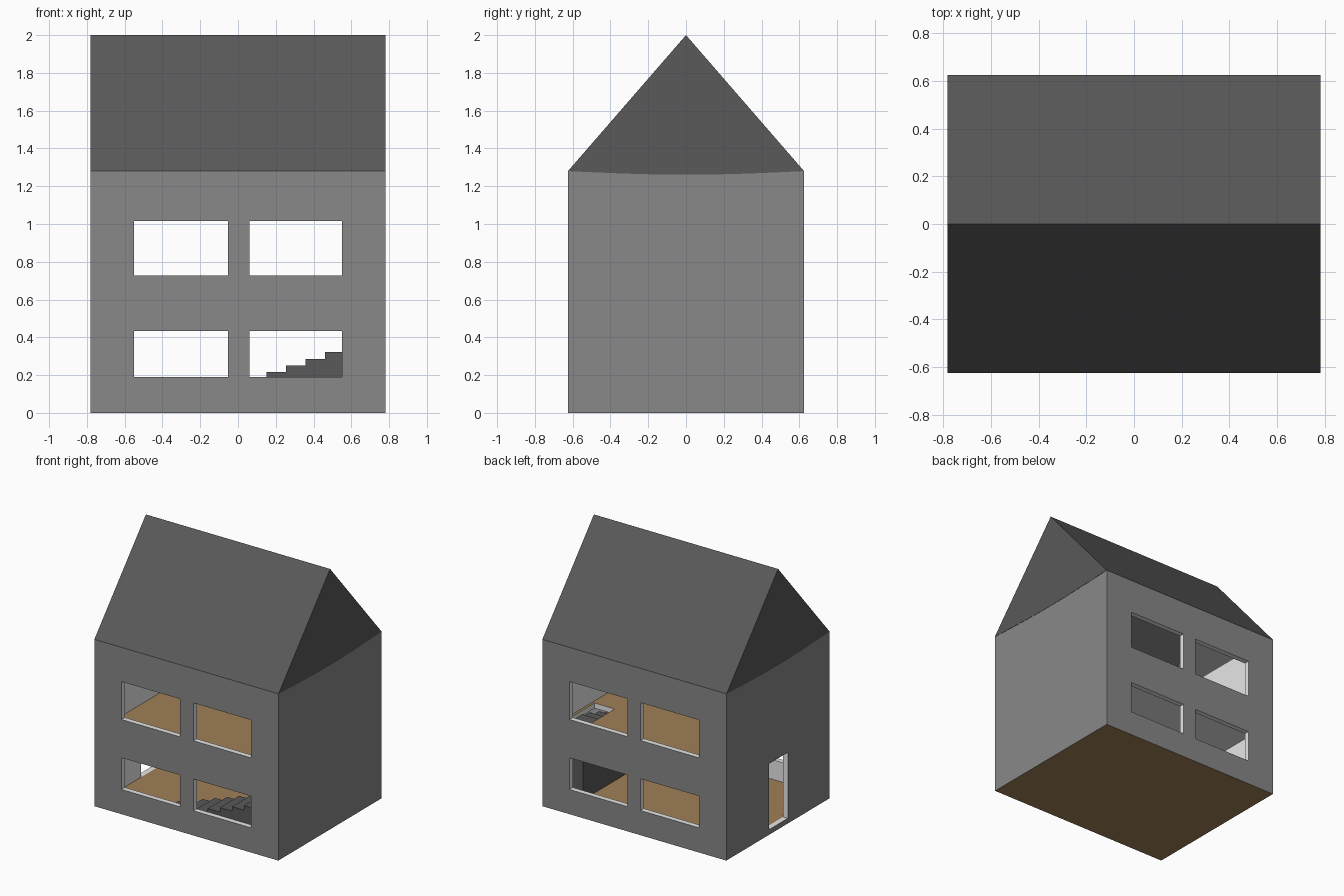
import bpy, bmesh, math
from mathutils import Vector

if "Cube" in bpy.data.objects:
    bpy.data.objects.remove(bpy.data.objects["Cube"])

W, D, H, RIDGE, T = 0.78, 0.625, 1.28, 2.0, 0.04   # half width, half depth, wall height, ridge, thickness
FLOOR, UPPER = 0.04, 0.60


def mat(name, rgb):
    m = bpy.data.materials.new(name)
    m.diffuse_color = (*rgb, 1)
    m.use_nodes = True
    m.node_tree.nodes["Principled BSDF"].inputs["Base Color"].default_value = m.diffuse_color
    return m


GREY = mat("outer wall grey", (0.246, 0.246, 0.246))
LIGHT = mat("inner wall light grey", (0.8, 0.8, 0.8))
DARK = mat("roof dark grey", (0.10, 0.10, 0.10))
BROWN = mat("floor brown", (0.352, 0.212, 0.093))


def prism(name, pts, axis, lo, hi, *mats):
    """Extrude a 2D profile along x (points y,z) or y (points x,z)."""
    bm = bmesh.new()
    if axis == 'x':
        vs = [bm.verts.new((lo, a, b)) for a, b in pts]
        d = Vector((hi - lo, 0, 0))
    else:
        vs = [bm.verts.new((a, lo, b)) for a, b in pts]
        d = Vector((0, hi - lo, 0))
    f = bm.faces.new(vs)
    r = bmesh.ops.extrude_face_region(bm, geom=[f])
    bmesh.ops.translate(bm, vec=d, verts=[v for v in r['geom'] if isinstance(v, bmesh.types.BMVert)])
    bmesh.ops.recalc_face_normals(bm, faces=bm.faces)
    me = bpy.data.meshes.new(name)
    bm.to_mesh(me)
    bm.free()
    for m in mats:
        me.materials.append(m)
    ob = bpy.data.objects.new(name, me)
    bpy.context.collection.objects.link(ob)
    return ob


def box(name, x0, x1, y0, y1, z0, z1, *mats):
    return prism(name, [(x0, z0), (x1, z0), (x1, z1), (x0, z1)], 'y', y0, y1, *mats)


def cut(ob, cutters):
    for c in cutters:
        c.hide_render = True
        m = ob.modifiers.new("cut", 'BOOLEAN')
        m.operation, m.solver, m.object = 'DIFFERENCE', 'EXACT', c
    bpy.context.view_layer.update()
    me = bpy.data.meshes.new_from_object(ob.evaluated_get(bpy.context.evaluated_depsgraph_get()))
    ob.modifiers.clear()
    ob.data = me
    for c in cutters:
        bpy.data.objects.remove(c)


# walls: hollow box with four windows front and back, and a door on the left
walls = box("walls", -W, W, -D, D, 0, H, GREY, LIGHT, BROWN)
cutters = [box("cavity", -W + T, W - T, -D + T, D - T, -1, 3)]
for x0, x1 in ((-0.55, -0.053), (0.06, 0.55)):
    for z0, z1 in ((0.19, 0.433), (0.727, 1.017)):
        cutters.append(box("window_cut", x0, x1, -1, 1, z0, z1))
cutters.append(box("door_cut", -1, -0.6, -0.12, 0.11, FLOOR, 0.545))
cut(walls, cutters)
for p in walls.data.polygons:
    c, n = p.center, p.normal
    outside = abs(c.x) > W - 0.001 or abs(c.y) > D - 0.001
    p.material_index = 0 if outside else 2 if n.z < -0.9 and c.z < 0.01 else 1

# ground floor
box("ground_floor", -W + T, W - T, -D + T, D - T, 0, FLOOR, BROWN)

# upper floor with a stair opening, brown on top only
upper = box("upper_floor", -W + T, W - T, -D + T, D - T, UPPER - 0.04, UPPER, LIGHT, BROWN)
cut(upper, [box("stair_cut", 0.55, 0.72, 0.08, 0.45, 0.4, 0.8)])
for p in upper.data.polygons:
    p.material_index = 1 if p.normal.z > 0.9 else 0


def steps(start, run, base, rise, n, end):
    pts = [(start, FLOOR)]
    for i in range(n):
        pts += [(start + i * run, base + (i + 1) * rise), (start + (i + 1) * run, base + (i + 1) * rise)]
    return pts[:-1] + [(end, pts[-1][1]), (end, FLOOR)]


# staircase: lower flight along the front, then a flight along the right wall
prism("lower_stairs", steps(-0.26, 0.103, FLOOR, 0.0352, 9, W - T), 'y', -D + T, -0.35, DARK)
prism("upper_stairs", steps(-0.35, 0.115, 0.357, 0.0352, 6, 0.45), 'x', 0.56, W - T, DARK)

# roof: hollow gabled shell
slope = (RIDGE - H) / D
roof = prism("roof", [(-D, H), (D, H), (0, RIDGE)], 'x', -W, W, DARK)
y = D - T + 0.1
cut(roof, [prism("attic_cut", [(-y, H - 0.1 * slope), (y, H - 0.1 * slope), (0, H + (D - T) * slope)],
                 'x', -W + T, W - T)])

# gable trims: thin plates giving the gables a slightly bowed lower edge
arc = [(-D + 2 * D * i / 16, H - 0.019 * math.sin(math.pi * i / 16)) for i in range(17)]
for side in (-1, 1):
    prism("gable_trim", arc + [(0, RIDGE)], 'x', side * W, side * (W + 0.002), DARK)
